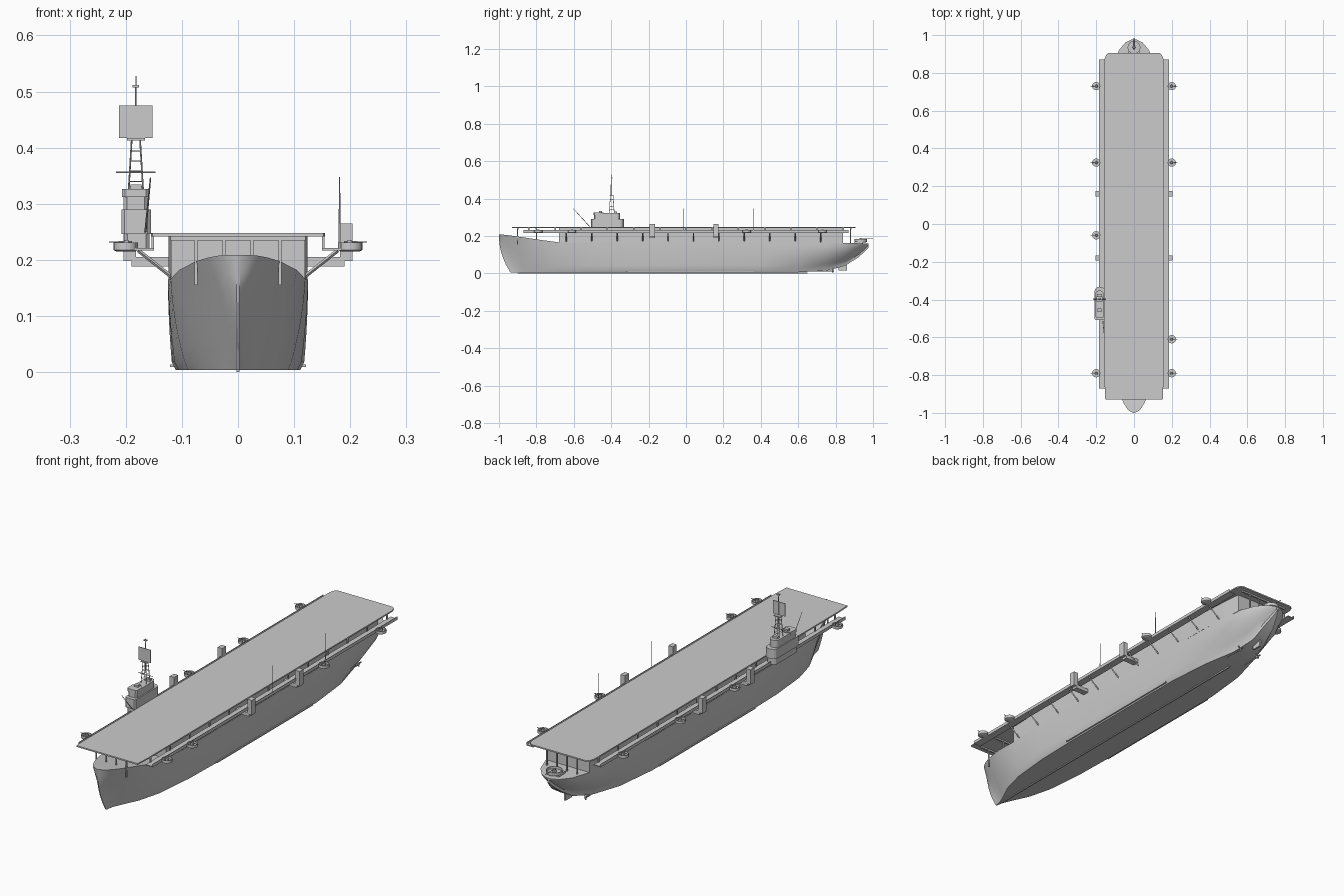
import bpy, math
from mathutils import Vector

if "Cube" in bpy.data.objects:
    bpy.data.objects.remove(bpy.data.objects["Cube"])


def mesh(name, verts, faces, smooth=None):
    me = bpy.data.meshes.new(name)
    me.from_pydata(verts, [], faces)
    ob = bpy.data.objects.new(name, me)
    bpy.context.collection.objects.link(ob)
    bpy.ops.object.select_all(action='DESELECT')
    ob.select_set(True)
    bpy.context.view_layer.objects.active = ob
    bpy.ops.object.mode_set(mode='EDIT')
    bpy.ops.mesh.select_all(action='SELECT')
    bpy.ops.mesh.normals_make_consistent(inside=False)
    bpy.ops.object.mode_set(mode='OBJECT')
    if smooth:
        bpy.ops.object.shade_smooth_by_angle(angle=math.radians(smooth))
    return ob


def loft(name, rings, smooth=None):
    n = len(rings[0])
    faces = [(i * n + j, i * n + (j + 1) % n, (i + 1) * n + (j + 1) % n, (i + 1) * n + j)
             for i in range(len(rings) - 1) for j in range(n)]
    faces += [tuple(range(n)), tuple(range((len(rings) - 1) * n, len(rings) * n))]
    return mesh(name, [p for r in rings for p in r], faces, smooth)


def prism(name, pts, z0, z1):
    return loft(name, [[(x, y, z) for x, y in pts] for z in (z0, z1)])


def box(name, x0, x1, y0, y1, z0, z1):
    return prism(name, [(x0, y0), (x1, y0), (x1, y1), (x0, y1)], z0, z1)


def rod(name, a, b, r, r2=None, n=6):
    a, b = Vector(a), Vector(b)
    q = (b - a).to_track_quat('Z', 'Y')
    ring = [Vector((math.cos(k * math.tau / n), math.sin(k * math.tau / n), 0)) for k in range(n)]
    return loft(name, [[tuple(c + q @ (v * s)) for v in ring]
                       for c, s in ((a, r), (b, r if r2 is None else r2))], 40)


def lathe(name, c, profile, n=18):
    return loft(name, [[(c[0] + r * math.cos(k * math.tau / n), c[1] + r * math.sin(k * math.tau / n), c[2] + z)
                        for k in range(n)] for r, z in profile], 40)


# Hull: y, half width at deck / middle / bottom, bottom z, deck z
stations = [(-1, .005, .002, .002, .004, .209), (-.985, .032, .009, .004, .004, .208),
            (-.95, .054, .023, .010, .004, .204), (-.9, .076, .047, .027, .004, .197),
            (-.8, .105, .087, .065, .004, .182), (-.68, .12, .112, .095, .004, .166),
            (-.5, .125, .121, .113, .004, .165), (-.3, .125, .123, .118, .004, .165),
            (.4, .125, .123, .118, .004, .165), (.6, .123, .118, .098, .006, .165),
            (.75, .118, .108, .06, .014, .163), (.85, .105, .09, .035, .04, .162),
            (.92, .08, .062, .025, .085, .161), (.96, .046, .034, .01, .12, .16),
            (.977, .014, .01, .004, .138, .16)]
rings = []
for y, wt, wm, wb, zb, zt in stations:
    half = [(wb * .94, zb)]
    for k in range(7):
        t = k / 6
        x = wb * 2 * (t - .5) * (t - 1) - wm * 4 * t * (t - 1) + wt * 2 * t * (t - .5)
        half.append((x, zb + .014 * (1 - t) + (zt - zb) * t))
    fade = max(0, 1 - (y + 1) / .25)
    rake = lambda z: y + fade * .065 * (1 - z / .209) ** 2.2
    rings.append([(x, rake(z), z) for x, z in half] + [(-x, rake(z), z) for x, z in reversed(half)])
loft("hull", rings, 35)
box("keel", -.003, .003, -.9, .65, 0, .006)
box("rudder", -.004, .004, .815, .86, .015, .075)

# Hangar walls between hull and flight deck
prism("hangar", [(-.119, -.68), (.119, -.68), (.124, -.5), (.124, .6), (.117, .75), (.108, .84),
                 (-.108, .84), (-.117, .75), (-.124, .6), (-.124, -.5)], .16, .243)

# Flight deck with clipped aft corners
prism("flight_deck", [(-.152, -.93), (.152, -.93), (.155, -.86), (.155, .875), (.148, .895), (.135, .905),
                      (-.135, .905), (-.148, .895), (-.155, .875), (-.155, -.86)], .242, .248)
for y in (-.9, -.8, .88):
    box("deck_beam", -.12, .12, y - .004, y + .004, .235, .243)
    for x in (-.12, -.075, -.025, .025, .075, .12):
        if y < 0 and abs(x) > (.08 if y < -.85 else .11):
            continue
        if y > 0 and abs(x) > .1:
            continue
        box("deck_post", x - .0025, x + .0025, y - .003, y + .003, .155, .24)


def gun(name, c, d, length):
    c, d = Vector(c), Vector(d)
    lathe(name + "_mount", c, [(.008, 0), (.008, .008), (.004, .016)], 8)
    rod(name + "_barrel", c + Vector((0, 0, .013)) - d * .01, c + Vector((0, 0, .013)) + d * length, .0018, .0012)
    side = Vector((d.y, -d.x, 0)) * .006
    p = c + Vector((0, 0, .013))
    rod(name + "_shield", p - side, p + side, .004)


TUB = [(.017, 0), (.022, .003), (.022, .016), (.0205, .016), (.0205, .004), (.003, .004)]

for s in (-1, 1):
    side = "left" if s < 0 else "right"
    # Catwalk floor, parapet and stanchions
    box(side + "_catwalk", *sorted((s * .15, s * .185)), -.87, .87, .217, .221)
    box(side + "_catwalk_parapet", *sorted((s * .183, s * .185)), -.87, .87, .219, .231)
    for i in range(13):
        y = -.84 + i * .14
        box(side + "_catwalk_hanger", *sorted((s * .15, s * .154)), y - .004, y + .004, .218, .244)
    # Sloping braces under the catwalk
    for i in range(11):
        y = -.64 + i * .136
        rod(side + "_brace", (s * .116, y, .168), (s * .178, y, .217), .0035, n=4)
    # Gun tubs
    for y in ((.73, .325, -.06, -.79) if s < 0 else (.73, .325, -.61, -.79)):
        lathe(side + "_gun_tub", (s * .2, y, .215), TUB)
        gun(side + "_gun", (s * .199, y, .219), (s, 0, 0), .031)
    # Side sponsons with tall lockers
    for y in (.16, -.18):
        box(side + "_sponson", *sorted((s * .115, s * .19)), y - .014, y + .014, .188, .205)
        box(side + "_locker", *sorted((s * .182, s * .204)), y - .014, y + .014, .198, .265)
    # Bilge keel and propeller shaft
    box(side + "_bilge_keel", *sorted((s * .114, s * .121)), -.32, .36, .009, .014)
    rod(side + "_shaft", (s * .05, .6, .014), (s * .05, .78, .012), .003)
    lathe(side + "_propeller_hub", (s * .05, .785, .008), [(.004, 0), (.006, .004), (.004, .009)], 8)
    for k in range(3):
        a = k * math.tau / 3 + .5
        rod(side + "_propeller_blade", (s * .05, .785, .018),
            (s * .05 + .014 * math.cos(a), .785, .018 + .014 * math.sin(a)), .002, .004, 4)

# Whip aerials along the starboard edge and raked pole by the island
for y in (-.015, .362):
    rod("whip_aerial", (.181, y, .22), (.181, y, .348), .002, .001)
rod("raked_pole", (-.165, -.515, .25), (-.156, -.602, .346), .002, .0012)

# Stern gun platform
box("stern_platform", -.03, .03, .9, .945, .155, .17)
lathe("stern_tub", (0, .935, .165), [(.026, 0), (.034, .004), (.034, .018), (.032, .018), (.032, .006), (.003, .006)])
gun("stern_gun", (0, .935, .172), (0, 1, 0), .065)


# Island tiers, round at the aft end
def island_tier(name, x0, x1, y0, y1, z0, z1):
    c, r = (x0 + x1) / 2, (x1 - x0) / 2
    arc = [(c + r * math.cos(k * math.pi / 8), y1 - r * .8 + r * .8 * math.sin(k * math.pi / 8)) for k in range(9)]
    return prism(name, [(x0, y0 + .006), (x0 + .006, y0), (x1 - .006, y0), (x1, y0 + .006)] + arc, z0, z1)


island_tier("island_base", -.203, -.158, -.5, -.34, .217, .25)
island_tier("island_lower", -.208, -.155, -.508, -.332, .246, .29)
island_tier("island_upper", -.204, -.161, -.492, -.352, .29, .322)
island_tier("island_bridge", -.207, -.158, -.495, -.44, .312, .326)
box("island_vent", -.192, -.172, -.465, -.448, .322, .334)
box("island_locker", -.195, -.17, -.385, -.37, .322, .332)

# Lattice mast
mx, my = -.182, -.397
spread = lambda z: .013 - (z - .322) * .06
for i in (-1, 1):
    for j in (-1, 1):
        rod("mast_leg", (mx + i * spread(.322), my + j * spread(.322), .322),
            (mx + i * spread(.416), my + j * spread(.416), .416), .0015, n=5)
for z in (.34, .358, .376, .394):
    w = spread(z)
    for i in (-1, 1):
        rod("mast_rung", (mx - w, my + i * w, z), (mx + w, my + i * w, z), .001, n=4)
        rod("mast_rung", (mx + i * w, my - w, z), (mx + i * w, my + w, z), .001, n=4)
rod("mast_yard", (mx - .035, my, .356), (mx + .035, my, .356), .0015)
box("mast_platform", mx - .016, mx + .016, my - .012, my + .012, .413, .417)
box("radar_panel", mx - .03, mx + .03, my - .006, my - .003, .417, .475)
rod("mast_top", (mx, my, .416), (mx, my, .528), .0017, .001)
box("mast_top_fitting", mx - .006, mx + .006, my - .004, my + .004, .507, .512)
